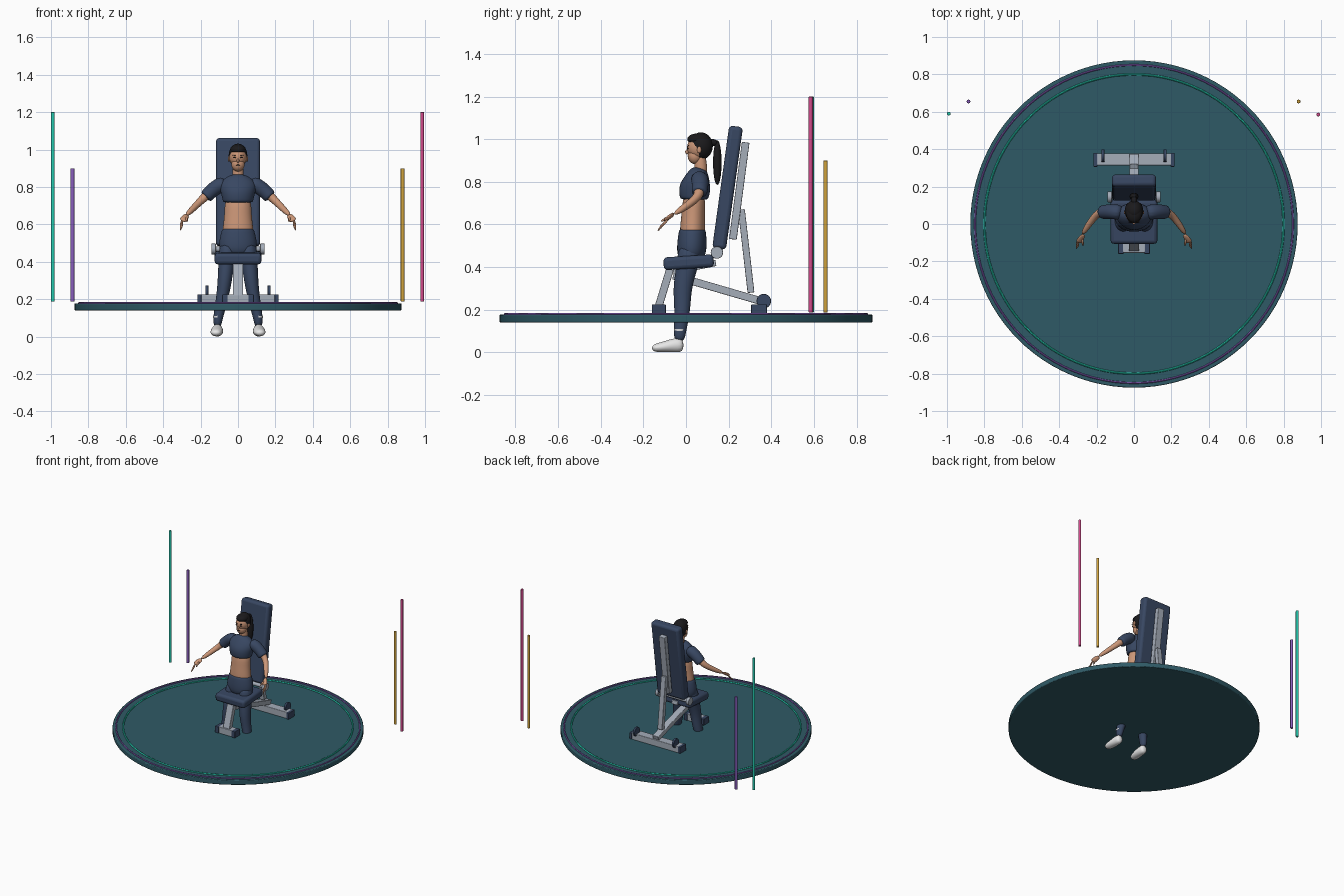
import bpy, bmesh, math
from mathutils import Vector, Matrix

cube = bpy.data.objects.get("Cube")
if cube:
    bpy.data.objects.remove(cube)


def to_linear(channel):
    return ((channel + .055) / 1.055) ** 2.4


def material(name, code):
    colour = [to_linear(value / 255) for value in bytes.fromhex(code)] + [1]
    made = bpy.data.materials.new(name)
    made.use_nodes = True
    made.diffuse_color = colour
    made.node_tree.nodes["Principled BSDF"].inputs["Base Color"].default_value = colour
    return made


BASE = material("deep teal", "2f5a66")
NAVY = material("navy", "384762")
GREY = material("steel grey", "a5adb9")
HAIR = material("black", "1b1a1c")
SKIN = material("skin", "cb9677")
WHITE = material("white", "e8e8e8")
AQUA = material("aqua", "25c9ae")
PURPLE = material("purple", "8a5fbe")
GOLD = material("gold", "cfa23c")
PINK = material("pink", "d24a8c")


def finish(name, bm, mat, bevel=0, subdivide=False):
    bmesh.ops.recalc_face_normals(bm, faces=bm.faces)
    mesh = bpy.data.meshes.new(name)
    bm.to_mesh(mesh)
    bm.free()
    mesh.materials.append(mat)
    ob = bpy.data.objects.new(name, mesh)
    bpy.context.collection.objects.link(ob)
    if bevel:
        mod = ob.modifiers.new("bevel", "BEVEL")
        mod.width, mod.segments, mod.limit_method = bevel, 3, "ANGLE"
    if subdivide:
        mod = ob.modifiers.new("subdivision", "SUBSURF")
        mod.levels = mod.render_levels = 2
    bpy.ops.object.select_all(action="DESELECT")
    ob.select_set(True)
    bpy.context.view_layer.objects.active = ob
    bpy.ops.object.shade_smooth_by_angle(angle=math.pi if subdivide else math.pi / 4)


def beam(name, start, end, width, thick, mat=GREY, bevel=.004, x=0):
    """Box running between two (y, z) points."""
    start, end = Vector((x, *start)), Vector((x, *end))
    along = end - start
    bm = bmesh.new()
    place = Matrix.Translation((start + end) / 2)
    turn = Matrix.Rotation(math.atan2(-along.y, along.z), 4, "X")
    size = Matrix.Diagonal((width, thick, along.length, 1))
    bmesh.ops.create_cube(bm, size=1, matrix=place @ turn @ size)
    finish(name, bm, mat, bevel)


def block(name, y, width, depth, mat=GREY, x=0):
    """Floor piece standing on the platform."""
    beam(name, (y, .175), (y, .225), width, depth, mat, x=x)


def rod(name, start, end, radius, mat, sides=24, bevel=0):
    start, end = Vector(start), Vector(end)
    along = end - start
    bm = bmesh.new()
    turn = along.to_track_quat("Z", "Y").to_matrix().to_4x4()
    bmesh.ops.create_cone(bm, cap_ends=True, segments=sides, radius1=radius, radius2=radius,
                          depth=along.length, matrix=Matrix.Translation((start + end) / 2) @ turn)
    finish(name, bm, mat, bevel)


def disc(name, x, half, y, z, radius, mat):
    """Short cylinder across the model."""
    rod(name, (x - half, y, z), (x + half, y, z), radius, mat, bevel=.003)


def ellipsoid(name, centre, radii, mat, tilt=0):
    bm = bmesh.new()
    shape = Matrix.Rotation(tilt, 4, "Y") @ Matrix.Diagonal((*radii, 1))
    bmesh.ops.create_uvsphere(bm, u_segments=24, v_segments=14, radius=1,
                              matrix=Matrix.Translation(centre) @ shape)
    finish(name, bm, mat)


def bridge(bm, first, second):
    for k in range(len(first)):
        bm.faces.new((first[k - 1], first[k], second[k], second[k - 1]))


def oval(bm, centre, across, deep, count):
    turns = [math.tau * k / count for k in range(count)]
    return [bm.verts.new(centre + across * math.cos(a) + deep * math.sin(a)) for a in turns]


def ring(name, radius, thick, mat, count=96):
    bm = bmesh.new()
    loops = []
    for i in range(count):
        out = Vector((math.cos(math.tau * i / count), math.sin(math.tau * i / count), 0))
        centre = out * radius + Vector((0, 0, .179))
        loops.append(oval(bm, centre, out * thick, Vector((0, 0, thick)), 8))
    for i in range(count):
        bridge(bm, loops[i - 1], loops[i])
    finish(name, bm, mat)


def loft(name, path, sizes, mat, axis=(1, 0, 0)):
    """Smooth skin along a path, with an oval of given half sizes at each point."""
    points = [Vector(p) for p in path]
    bm = bmesh.new()
    loops = []
    for i, (wide, deep) in enumerate(sizes):
        along = (points[min(i + 1, len(points) - 1)] - points[max(i - 1, 0)]).normalized()
        across = Vector(axis)
        across = (across - along * across.dot(along)).normalized()
        loops.append(oval(bm, points[i], across * wide, along.cross(across) * deep, 12))
    for first, second in zip(loops, loops[1:]):
        bridge(bm, first, second)
    bm.faces.new(loops[0])
    bm.faces.new(loops[-1])
    finish(name, bm, mat, subdivide=True)


def limb(name, path, thick, thin, mat, flat=1, axis=(1, 0, 0)):
    """Tapering tube: the radius runs evenly from thick to thin."""
    steps = len(path) - 1
    radii = [thick + (thin - thick) * i / steps for i in range(steps + 1)]
    loft(name, path, [(r, r * flat) for r in radii], mat, axis)


def trunk(name, sections, mat):
    """Body part from level ovals given as y, z, half width, half depth."""
    loft(name, [(0, y, z) for y, z, wide, deep in sections],
         [(wide, deep) for y, z, wide, deep in sections], mat)


# Round platform with two glowing rings
rod("platform", (0, 0, .14), (0, 0, .177), .875, BASE, 96, .005)
ring("outer_ring", .85, .005, PURPLE)
ring("inner_ring", .8, .006, AQUA)

# Light poles
for name, x, y, top, mat in (("aqua_pole", -.99, .59, 1.2, AQUA), ("pink_pole", .985, .585, 1.2, PINK),
                             ("purple_pole", -.885, .655, .9, PURPLE), ("gold_pole", .88, .655, .9, GOLD)):
    rod(name, (x, y, .187), (x, y, top), .01, mat, 16, .003)

# Bench cushions
beam("backrest", (.155, .485), (.235, 1.06), .235, .065, NAVY, .018)
beam("seat", (-.105, .415), (.13, .43), .25, .06, NAVY, .018)

# Bench frame
beam("back_rail", (.22, .53), (.28, .985), .05, .036)
beam("back_strut", (.26, .67), (.305, .28), .04, .032)
beam("main_beam", (-.06, .36), (.37, .235), .05, .036)
beam("front_leg", (-.075, .39), (-.13, .21), .055, .036)
beam("seat_bracket", (-.06, .38), (.14, .42), .05, .03)
block("front_foot", -.127, .12, .055)
block("rear_foot", .345, .4, .065)
disc("hinge_axle", 0, .14, .145, .468, .014, GREY)
for s, side in ((1, "left_"), (-1, "right_")):
    block(side + "front_cap", -.127, .03, .065, NAVY, s * .07)
    block(side + "rear_cap", .343, .022, .075, NAVY, s * .206)
    disc(side + "wheel", s * .166, .008, .365, .24, .034, NAVY)
    disc(side + "hinge", s * .13, .012, .145, .468, .029, GREY)

# Torso
trunk("belly", [(.03, .52, .09, .06), (.03, .58, .085, .062), (.035, .66, .074, .056),
                (.04, .76, .075, .055)], SKIN)
trunk("shirt", [(.037, .715, .08, .065), (.037, .725, .085, .07), (.04, .77, .095, .08),
                (.055, .82, .11, .06), (.065, .87, .04, .035)], NAVY)
trunk("hips", [(.03, .58, .085, .063), (.03, .57, .09, .066), (.028, .49, .112, .076),
               (.02, .42, .09, .06)], NAVY)
limb("neck", [(0, .072, .83), (0, .068, .88), (0, .065, .94)], .034, .027, SKIN)

# Head, hair and ponytail
ellipsoid("head", (0, .06, .96), (.047, .055, .055), SKIN)
ellipsoid("jaw", (0, .042, .922), (.036, .034, .039), SKIN)
ellipsoid("hair", (0, .07, .968), (.05, .056, .064), HAIR)
ellipsoid("hair_front", (0, .056, 1), (.042, .05, .027), HAIR)
limb("hair_tie", [(0, .1, .99), (0, .15, .98)], .015, .02, HAIR)
ellipsoid("ponytail", (0, .147, .89), (.024, .02, .105), HAIR)
ellipsoid("nose", (0, .005, .94), (.007, .009, .011), SKIN)
ellipsoid("mouth", (0, .01, .917), (.012, .004, .002), HAIR)

for s, side in ((1, "left_"), (-1, "right_")):
    def mirror(*points):
        return [(s * x, y, z) for x, y, z in points]

    ellipsoid(side + "eye", (s * .018, .009, .957), (.008, .004, .003), HAIR)
    ellipsoid(side + "brow", (s * .019, .01, .969), (.011, .004, .002), HAIR, -s * .15)
    ellipsoid(side + "ear", (s * .048, .062, .95), (.006, .01, .016), SKIN)

    # Sleeve, arm and hand
    limb(side + "sleeve", mirror((.06, .06, .825), (.12, .068, .8), (.165, .064, .755), (.175, .062, .745)),
         .044, .036, NAVY, axis=(0, 1, 0))
    limb(side + "arm", mirror((.13, .065, .79), (.18, .062, .745), (.21, .045, .715), (.28, -.06, .645)),
         .03, .015, SKIN, axis=(0, 0, 1))
    limb(side + "palm", mirror((.27, -.055, .65), (.285, -.08, .635), (.297, -.1, .617)),
         .016, .022, SKIN, .45, (0, 1, 1))
    for i in range(4):
        spread = (i - 1.5) * .009
        knuckle = (.295, spread - .095, spread + .618)
        tip = (.31, spread - .12, spread + .58)
        limb(side + "finger_" + str(i + 1), mirror(knuckle, tip), .006, .004, SKIN)
    limb(side + "thumb", mirror((.277, -.075, .64), (.272, -.12, .612)), .008, .005, SKIN)

    # Leg, ankle band and shoe
    limb(side + "leg", mirror((.05, .02, .5), (.06, .01, .42), (.07, -.02, .3), (.085, -.015, .2),
                              (.108, -.03, .1), (.11, -.03, .05)), .052, .021, NAVY, 1.15)
    rod(side + "ankle_band", (s * .106, -.03, .104), (s * .107, -.03, .112), .027, WHITE)
    loft(side + "shoe", mirror((.11, -.01, .034), (.11, -.05, .034), (.113, -.1, .026), (.12, -.163, .018)),
         [(.026, .032), (.031, .036), (.036, .026), (.028, .018)], WHITE)
